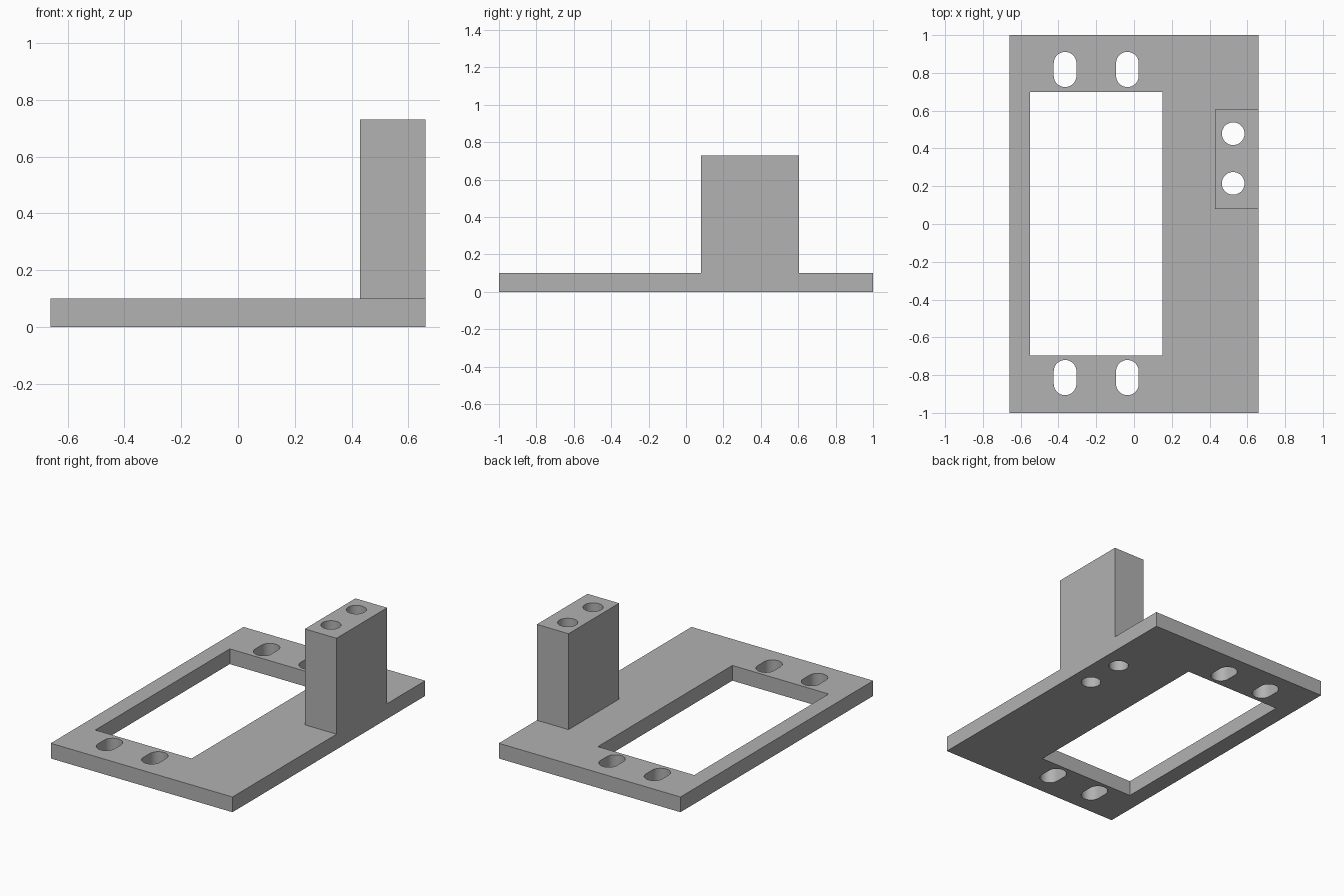
import bpy
import bmesh
from math import cos, sin, tau, radians

cube = bpy.data.objects.get("Cube")
if cube:
    bpy.data.objects.remove(cube, do_unlink=True)

grey = bpy.data.materials.new("light grey")
grey.use_nodes = True
GREY = (0.445, 0.445, 0.445, 1)
grey.diffuse_color = GREY
grey.node_tree.nodes["Principled BSDF"].inputs["Base Color"].default_value = GREY


def prism(name, outline, z0, z1):
    """Extrude a flat outline from z0 up to z1."""
    bm = bmesh.new()
    base = bm.faces.new([bm.verts.new((x, y, z0)) for x, y in outline])
    top = bmesh.ops.extrude_face_region(bm, geom=[base])["geom"]
    verts = [v for v in top if isinstance(v, bmesh.types.BMVert)]
    bmesh.ops.translate(bm, verts=verts, vec=(0, 0, z1 - z0))
    bmesh.ops.recalc_face_normals(bm, faces=bm.faces)
    mesh = bpy.data.meshes.new(name)
    bm.to_mesh(mesh)
    bm.free()
    mesh.materials.append(grey)
    ob = bpy.data.objects.new(name, mesh)
    bpy.context.collection.objects.link(ob)
    return ob


def rect(x0, x1, y0, y1):
    return [(x0, y0), (x1, y0), (x1, y1), (x0, y1)]


def slot(x, y, r, stretch=0.0, n=24):
    """Round outline, its two halves pulled apart along y by stretch."""
    pts = []
    for half in (0, 1):
        shift = -stretch if half else stretch
        for i in range(n + (1 if stretch else 0)):
            a = tau * (half + i / n) / 2
            pts.append((x + r * cos(a), y + shift + r * sin(a)))
    return pts


def combine(target, tool, operation):
    """Apply a boolean and discard the tool."""
    mod = target.modifiers.new(operation.title(), "BOOLEAN")
    mod.operation = operation
    mod.solver = "EXACT"
    mod.object = tool
    bpy.context.view_layer.objects.active = target
    bpy.ops.object.modifier_apply(modifier=mod.name)
    bpy.data.objects.remove(tool, do_unlink=True)


# Base plate with the upright block fused to its edge
bracket = prism("mounting_bracket", rect(-0.66, 0.66, -1, 1), 0, 0.1)
combine(bracket, prism("upright_block", rect(0.43, 0.66, 0.08, 0.605), 0, 0.73), "UNION")

# Large window, four mounting slots and two bores through the block
holes = [rect(-0.55, 0.15, -0.695, 0.7)]
holes += [slot(x, y, 0.06, 0.033) for x in (-0.365, -0.035) for y in (-0.813, 0.818)]
holes += [slot(0.525, y, 0.06) for y in (0.215, 0.478)]
for outline in holes:
    combine(bracket, prism("hole_cutter", outline, -0.1, 1), "DIFFERENCE")

# Smooth hole walls, sharp corners
bpy.ops.object.select_all(action="DESELECT")
bracket.select_set(True)
bpy.context.view_layer.objects.active = bracket
bpy.ops.object.shade_smooth_by_angle(angle=radians(30))
